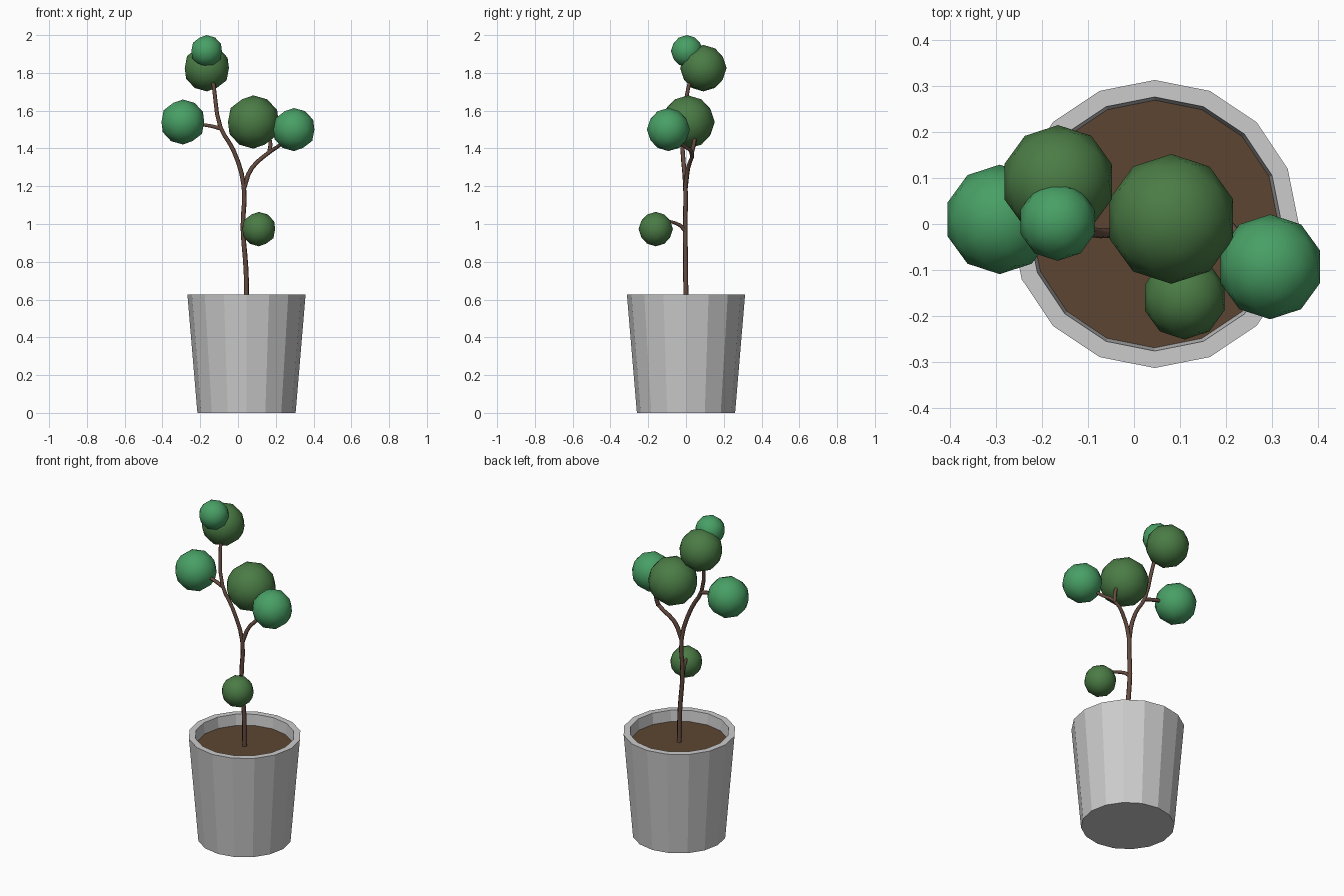
import bpy, bmesh, math

if "Cube" in bpy.data.objects:
    bpy.data.objects.remove(bpy.data.objects["Cube"])

CX = 0.045  # pot axis


def material(name, rgb):
    m = bpy.data.materials.new(name)
    m.diffuse_color = (*rgb, 1)
    m.use_nodes = True
    m.node_tree.nodes["Principled BSDF"].inputs["Base Color"].default_value = m.diffuse_color
    return m


bark = material("bark", (0.13, 0.07, 0.05))
soil_mat = material("soil", (0.107, 0.06, 0.032))
dark_leaf = material("dark_leaf", (0.07, 0.2, 0.06))
light_leaf = material("light_leaf", (0.065, 0.35, 0.13))


def lathe(name, profile, sides=16, mat=None):
    """Rings of (radius, z), closed at both ends, flat shaded."""
    bm = bmesh.new()
    rings = [[bm.verts.new((CX + r * math.cos(2 * math.pi * i / sides),
                            r * math.sin(2 * math.pi * i / sides), z))
              for i in range(sides)] for r, z in profile]
    for a, b in zip(rings, rings[1:]):
        for i in range(sides):
            j = (i + 1) % sides
            bm.faces.new((a[i], a[j], b[j], b[i]))
    bm.faces.new(rings[0][::-1])
    bm.faces.new(rings[-1])
    me = bpy.data.meshes.new(name)
    bm.to_mesh(me)
    bm.free()
    ob = bpy.data.objects.new(name, me)
    bpy.context.collection.objects.link(ob)
    if mat:
        me.materials.append(mat)


# Tapered pot with thick rim, and the soil inside
lathe("pot", [(0.26, 0), (0.313, 0.628), (0.276, 0.628), (0.268, 0.55)])
lathe("soil", [(0.267, 0.552), (0.269, 0.562)], mat=soil_mat)


def branch(name, points, r0, r1):
    cu = bpy.data.curves.new(name, 'CURVE')
    cu.dimensions = '3D'
    cu.bevel_depth = 1
    cu.bevel_resolution = 1
    cu.resolution_u = 3
    cu.use_fill_caps = True
    sp = cu.splines.new('BEZIER')
    sp.bezier_points.add(len(points) - 1)
    for i, (bp, co) in enumerate(zip(sp.bezier_points, points)):
        bp.co = co
        bp.handle_left_type = bp.handle_right_type = 'AUTO'
        bp.radius = r0 + (r1 - r0) * i / (len(points) - 1)
    cu.materials.append(bark)
    ob = bpy.data.objects.new(name, cu)
    bpy.context.collection.objects.link(ob)


# Trunk running into the left limb, then the side branches
branch("trunk", [(0.045, 0, 0.555), (0.043, -0.002, 0.75), (0.026, -0.004, 0.98),
                 (0.031, -0.003, 1.2), (-0.024, -0.018, 1.39), (-0.092, -0.018, 1.51),
                 (-0.127, 0.012, 1.72), (-0.135, 0.03, 1.78)], 0.014, 0.010)
branch("right_limb", [(0.031, -0.003, 1.19), (0.071, 0.01, 1.293), (0.166, 0.03, 1.38),
                      (0.224, -0.02, 1.42), (0.26, -0.05, 1.46)], 0.013, 0.009)
branch("right_twig", [(0.166, 0.03, 1.375), (0.17, 0.045, 1.44),
                      (0.15, 0.045, 1.48)], 0.012, 0.009)
branch("left_twig", [(-0.09, -0.018, 1.505), (-0.15, -0.008, 1.52),
                     (-0.21, 0.005, 1.527)], 0.012, 0.009)
branch("low_twig", [(0.027, -0.004, 0.965), (0.04, -0.035, 0.995),
                    (0.075, -0.11, 1.02)], 0.012, 0.008)

# Leaf balls: position, radius, colour
for name, co, r, mat in [
        ("upper_leaves", (-0.165, 0.092, 1.825), 0.123, dark_leaf),
        ("tip_leaves", (-0.166, 0.005, 1.915), 0.085, light_leaf),
        ("left_leaves", (-0.292, 0.01, 1.54), 0.119, light_leaf),
        ("middle_leaves", (0.081, 0.011, 1.54), 0.141, dark_leaf),
        ("right_leaves", (0.296, -0.093, 1.5), 0.114, light_leaf),
        ("low_leaves", (0.11, -0.16, 0.973), 0.091, dark_leaf)]:
    bpy.ops.mesh.primitive_ico_sphere_add(subdivisions=2, radius=r, location=co)
    ob = bpy.context.object
    ob.name = name
    ob.data.materials.append(mat)
    bpy.ops.object.shade_smooth()
